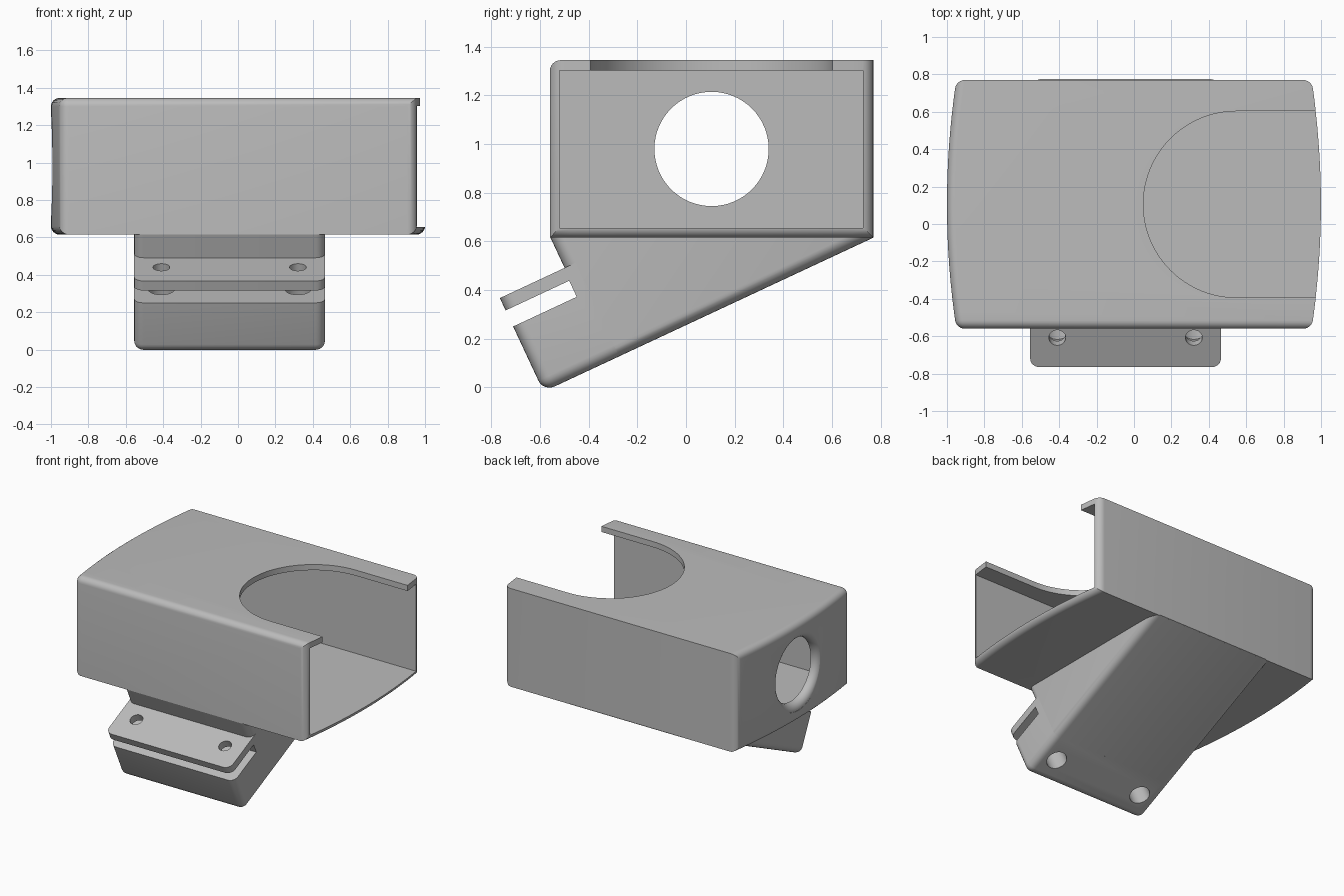
import bpy, bmesh, math
from mathutils import Matrix, Vector

if "Cube" in bpy.data.objects:
    bpy.data.objects.remove(bpy.data.objects["Cube"], do_unlink=True)

grey = bpy.data.materials.new("plain grey")
grey.use_nodes = True
grey.diffuse_color = (0.5, 0.5, 0.5, 1)
grey.node_tree.nodes["Principled BSDF"].inputs["Base Color"].default_value = (0.5, 0.5, 0.5, 1)

TILT = Matrix.Rotation(math.radians(25), 4, 'X')
FLAT = Matrix.Identity(4)
ALONG_X = Matrix.Rotation(math.pi / 2, 4, 'Y')


def prism(name, outline, direction, matrix=FLAT, round_rule=None, radius=0.045):
    """Extrude a closed outline; round the edges picked by a rule on their ends."""
    bm = bmesh.new()
    base = bm.faces.new([bm.verts.new(p) for p in outline])
    top = bmesh.ops.extrude_face_region(bm, geom=[base])["geom"]
    bmesh.ops.translate(bm, vec=direction, verts=[g for g in top if isinstance(g, bmesh.types.BMVert)])
    bmesh.ops.recalc_face_normals(bm, faces=bm.faces[:])
    if round_rule:
        picked = [e for e in bm.edges if round_rule(e.verts[0].co, e.verts[1].co)]
        bmesh.ops.bevel(bm, geom=picked, offset=radius, segments=6, profile=0.5,
                        affect='EDGES', clamp_overlap=False)
    bm.transform(matrix)
    bmesh.ops.recalc_face_normals(bm, faces=bm.faces[:])
    mesh = bpy.data.meshes.new(name)
    bm.to_mesh(mesh)
    bm.free()
    mesh.materials.append(grey)
    obj = bpy.data.objects.new(name, mesh)
    bpy.context.collection.objects.link(obj)
    return obj


def block(name, lo, hi, matrix=FLAT, round_rule=None, radius=0.045):
    outline = [(lo[0], lo[1], lo[2]), (hi[0], lo[1], lo[2]), (hi[0], hi[1], lo[2]), (lo[0], hi[1], lo[2])]
    return prism(name, outline, (0, 0, hi[2] - lo[2]), matrix, round_rule, radius)


def ring(cx, cy, r, z, n=64):
    return [(cx + r * math.cos(i * math.tau / n), cy + r * math.sin(i * math.tau / n), z) for i in range(n)]


def cut(target, cutters):
    for c in cutters:
        c.hide_render = True
        mod = target.modifiers.new("cut", 'BOOLEAN')
        mod.operation, mod.solver, mod.object = 'DIFFERENCE', 'EXACT', c
        bpy.context.view_layer.objects.active = target
        bpy.ops.object.modifier_apply(modifier=mod.name)
        bpy.data.objects.remove(c, do_unlink=True)


def smooth(obj):
    bpy.ops.object.select_all(action='DESELECT')
    obj.select_set(True)
    bpy.context.view_layer.objects.active = obj
    bpy.ops.object.shade_smooth_by_angle(angle=math.radians(30))


# Housing: box with bowed ends
BACK, FRONT, LOW, HIGH = 0.77, -0.56, 0.615, 1.345
MID, HALF, STEPS = (BACK + FRONT) / 2, (BACK - FRONT) / 2, 16
right_end = []
for i in range(STEPS + 1):
    t = -1 + 2 * i / STEPS
    right_end.append((1 - 0.05 * t * t, MID + HALF * t, LOW))
left_end = [(-x, y, z) for x, y, z in reversed(right_end)]


def housing_rounding(a, b):
    m = (a + b) / 2
    is_top = m.z > HIGH - 0.01
    if abs(a.z - b.z) > 0.1:
        return abs(m.y - MID) > HALF - 0.01
    if abs(a.x - b.x) > 1:
        return is_top and m.y < MID
    return m.x < 0 or not is_top


housing = prism("housing", right_end + left_end, (0, 0, HIGH - LOW), FLAT, housing_rounding)

# Hollow interior, open at one end
cavity = block("cavity_cutter", (-0.935, -0.52, 0.655), (1.2, 0.727, 1.303))

# Round-ended slot in the roof
slot_outline = [(1.2, MID - 0.498, 1.2), (1.2, MID + 0.498, 1.2)]
for i in range(49):
    a = math.pi / 2 + math.pi * i / 48
    slot_outline.append((0.548 + 0.498 * math.cos(a), MID + 0.498 * math.sin(a), 1.2))
roof_slot = prism("roof_slot_cutter", slot_outline, (0, 0, 0.4))

# Flared round hole in the closed end
bm = bmesh.new()
R, FLARE = 0.235, 0.05
profile = [(-0.8, R)]
for i in range(8):
    a = math.pi / 2 * i / 7
    profile.append((-0.947 - FLARE * math.sin(a), R + FLARE * (1 - math.cos(a))))
profile.append((-1.1, R + FLARE))
rings = [[bm.verts.new((x, MID + p[0], 0.98 + p[1])) for p in ring(0, 0, r, 0)] for x, r in profile]
for r1, r2 in zip(rings, rings[1:]):
    for k in range(len(r1)):
        j = (k + 1) % len(r1)
        bm.faces.new((r1[k], r1[j], r2[j], r2[k]))
bm.faces.new(rings[0])
bm.faces.new(rings[-1])
bmesh.ops.recalc_face_normals(bm, faces=bm.faces[:])
hole_mesh = bpy.data.meshes.new("end_hole_cutter")
bm.to_mesh(hole_mesh)
bm.free()
hole_mesh.materials.append(grey)
end_hole = bpy.data.objects.new("end_hole_cutter", hole_mesh)
bpy.context.collection.objects.link(end_hole)

cut(housing, [cavity, roof_slot, end_hole])
smooth(housing)

# Sloping bracket under the housing, drawn in its tilted frame
X0, X1, FLOOR, NECK = -0.555, 0.465, 0.2315, -0.245
untilt = TILT.inverted()
neck_top = untilt @ Vector((X0, -0.558, 0.617))
heel = untilt @ Vector((X0, 0.774, 0.617))
toe = Vector((X0, NECK, FLOOR))


def bracket_rounding(a, b):
    if abs(a.x - b.x) > 0.1:
        return False
    m = (a + b) / 2
    return m.y < NECK + 0.01 or m.z < FLOOR + 0.01


bracket = prism("bracket", [neck_top, toe, heel], (X1 - X0, 0, 0), TILT, bracket_rounding, 0.05)
smooth(bracket)

# Clamp lug at the low end of the bracket
NOSE, TOP = -0.5385, 0.656


def lug_rounding(a, b):
    m = (a + b) / 2
    at_nose, at_floor = m.y < NOSE + 0.01, m.z < FLOOR + 0.01
    if abs(a.x - b.x) > 0.1:
        return at_nose and at_floor
    return (at_nose and abs(a.z - b.z) > 0.1) or at_floor


lug = block("clamp_lug", (X0, NOSE, FLOOR), (X1, NECK + 0.05, TOP), TILT, lug_rounding, 0.05)
cutters = [block("lug_slot_cutter", (-1, -0.8, 0.527), (1, -0.25, 0.6), TILT)]
for x in (-0.41, 0.32):
    cutters.append(prism("small_screw_cutter", ring(x, -0.365, 0.045, 0.55, 32), (0, 0, 0.3), TILT))
    cutters.append(prism("large_screw_cutter", ring(x, -0.365, 0.07, 0.1, 32), (0, 0, 0.46), TILT))
cut(lug, cutters)
smooth(lug)
